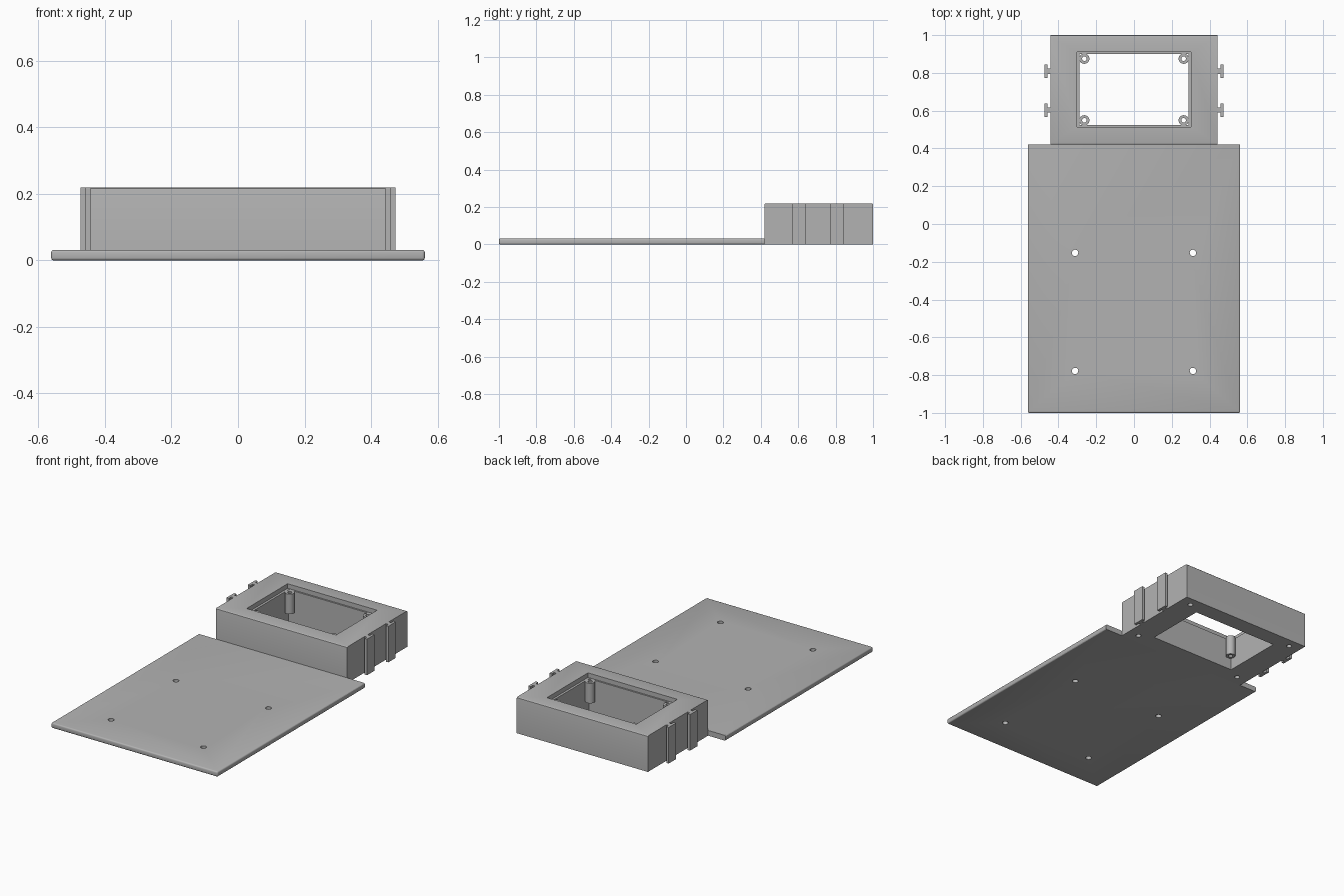
import bpy, bmesh
from mathutils import Matrix

default = bpy.data.objects.get("Cube")
if default:
    bpy.data.objects.remove(default, do_unlink=True)

GREY = (0.45, 0.45, 0.45, 1)
grey = bpy.data.materials.new("plain_grey")
grey.use_nodes = True
grey.diffuse_color = GREY
for node in grey.node_tree.nodes:
    if node.type == 'BSDF_PRINCIPLED':
        node.inputs["Base Color"].default_value = GREY


def finish(name, bm):
    bmesh.ops.recalc_face_normals(bm, faces=bm.faces)
    mesh = bpy.data.meshes.new(name)
    bm.to_mesh(mesh)
    bm.free()
    mesh.materials.append(grey)
    ob = bpy.data.objects.new(name, mesh)
    bpy.context.collection.objects.link(ob)
    return ob


def box(name, lo, hi, round_edge=None, radius=0.008):
    """Box between two corners; round_edge picks edges to fillet by midpoint."""
    bm = bmesh.new()
    size = [h - l for l, h in zip(lo, hi)]
    mid = [(h + l) / 2 for l, h in zip(lo, hi)]
    bmesh.ops.create_cube(bm, size=1, matrix=Matrix.Translation(mid) @ Matrix.Diagonal((*size, 1)))
    if round_edge:
        edges = [e for e in bm.edges if round_edge((e.verts[0].co + e.verts[1].co) / 2)]
        bmesh.ops.bevel(bm, geom=edges, offset=radius, segments=3, profile=0.5, affect='EDGES')
    return finish(name, bm)


def cylinder(name, x, y, z0, z1, radius):
    bm = bmesh.new()
    bmesh.ops.create_cone(bm, cap_ends=True, segments=32, radius1=radius, radius2=radius,
                          depth=z1 - z0, matrix=Matrix.Translation((x, y, (z0 + z1) / 2)))
    return finish(name, bm)


def cut(target, cutters):
    """Subtract the cutters, then discard them."""
    for cutter in cutters:
        cutter.hide_render = True
        mod = target.modifiers.new("cut", 'BOOLEAN')
        mod.operation = 'DIFFERENCE'
        mod.solver = 'EXACT'
        mod.object = cutter
        bpy.context.view_layer.objects.active = target
        bpy.ops.object.modifier_apply(modifier=mod.name)
        bpy.data.objects.remove(cutter, do_unlink=True)


def smooth(ob):
    bpy.ops.object.select_all(action='DESELECT')
    ob.select_set(True)
    bpy.context.view_layer.objects.active = ob
    bpy.ops.object.shade_smooth_by_angle()


SIDES = (-1, 1)
JOIN, TOP, MID = 0.42, 0.22, 0.712

# Mounting plate with rounded rim and four through holes
plate = box("mounting_plate", (-0.562, -1, 0), (0.562, JOIN, 0.032),
            lambda m: m.y < JOIN - 0.01)
cut(plate, [cylinder("plate_hole", s * 0.312, y, -0.1, 0.1, 0.017)
            for s in SIDES for y in (-0.153, -0.778)])
smooth(plate)

# Housing frame: stepped window through it, blind screw holes underneath
frame = box("housing_frame", (-0.443, JOIN, 0), (0.443, 1, TOP),
            lambda m: m.z > TOP - 0.01 and abs(m.x) < 0.1)
cutters = [box("window", (-0.288, 0.524, -0.1), (0.288, 0.9, 0.4)),
           box("window_recess", (-0.302, 0.514, 0.192), (0.302, 0.91, 0.4))]
cutters += [cylinder("screw_hole", sx * 0.37, MID + sy * 0.232, -0.1, 0.1, 0.015)
            for sx in SIDES for sy in SIDES]
cut(frame, cutters)
smooth(frame)

# Hollow screw posts in the window corners
for sx in SIDES:
    for sy in SIDES:
        x, y = sx * 0.263, MID + sy * 0.163
        post = cylinder("screw_post", x, y, 0.07, 0.192, 0.027)
        cut(post, [cylinder("post_bore", x, y, 0, 0.3, 0.012)])
        smooth(post)

# T-shaped rails on both flanks
for s in SIDES:
    for y in (0.603, 0.808):
        for part, inner, outer, half in (("rail_stem", 0.443, 0.458, 0.014),
                                         ("rail_flange", 0.458, 0.474, 0.036)):
            a, b = sorted((s * inner, s * outer))
            box(part, (a, y - half, 0), (b, y + half, TOP))
